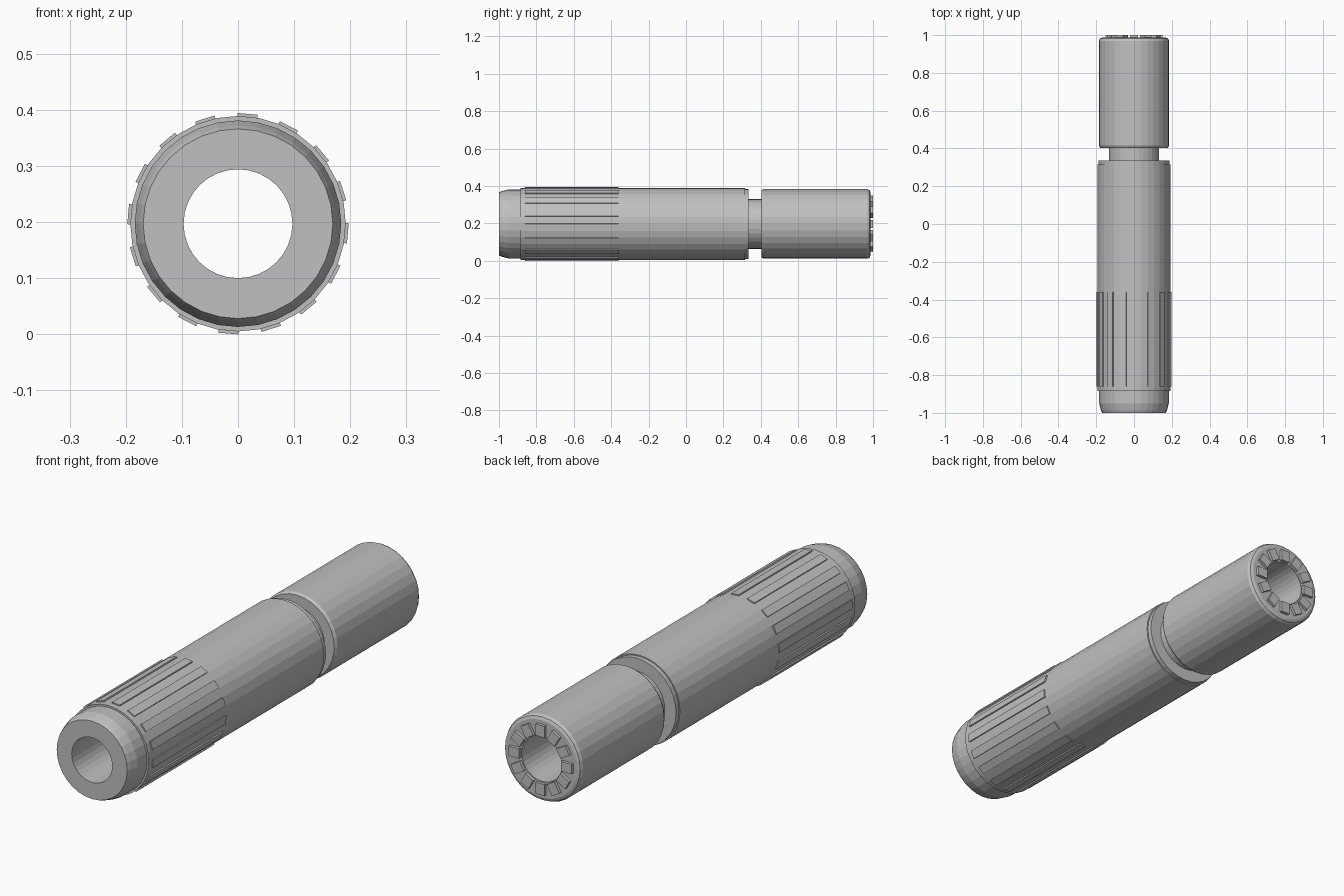
import bpy, bmesh, math
from mathutils import Matrix, Vector

cube = bpy.data.objects.get("Cube")
if cube:
    bpy.data.objects.remove(cube, do_unlink=True)

SIDES = 32
AXIS_Z = 0.197
BORE = 0.097

grey = bpy.data.materials.new("light grey")
grey.use_nodes = True
colour = (0.53, 0.53, 0.53, 1)
grey.diffuse_color = colour
grey.node_tree.nodes["Principled BSDF"].inputs["Base Color"].default_value = colour


def finish(bm, name):
    bmesh.ops.recalc_face_normals(bm, faces=bm.faces)
    mesh = bpy.data.meshes.new(name)
    bm.to_mesh(mesh)
    bm.free()
    mesh.materials.append(grey)
    obj = bpy.data.objects.new(name, mesh)
    obj.location.z = AXIS_Z
    bpy.context.collection.objects.link(obj)
    return obj


def tube(name, profile):
    """Spin a closed (y, radius) profile about the long axis."""
    bm = bmesh.new()
    rings = []
    for i in range(SIDES):
        a = 2 * math.pi * i / SIDES
        rings.append([bm.verts.new((r * math.cos(a), y, r * math.sin(a)))
                      for y, r in profile])
    n = len(profile)
    for i in range(SIDES):
        p, q = rings[i], rings[(i + 1) % SIDES]
        for j in range(n):
            k = (j + 1) % n
            bm.faces.new((p[j], p[k], q[k], q[j]))
    return finish(bm, name)


def radial_blocks(name, count, start, size, radius, y):
    """Ring of blocks; size is (radial, along axis, tangential)."""
    bm = bmesh.new()
    for i in range(count):
        a = start + 2 * math.pi * i / count
        place = (Matrix.Rotation(a, 4, 'Y')
                 @ Matrix.Translation(Vector((radius, y, 0)))
                 @ Matrix.Diagonal((*size, 1)))
        bmesh.ops.create_cube(bm, size=1, matrix=place)
    return finish(bm, name)


# Handle sleeve with rounded nose, stepped shoulder, neck and rear barrel
tube("handle_body", [
    (-1.0, BORE), (-1.0, 0.169), (-0.985, 0.175), (-0.95, 0.184),
    (-0.885, 0.184), (-0.885, 0.192), (0.315, 0.192), (0.315, 0.187),
    (0.335, 0.187), (0.335, 0.133), (0.403, 0.133), (0.403, 0.179),
    (0.415, 0.186), (0.97, 0.186), (0.982, 0.180), (0.987, 0.168),
    (0.987, BORE)])

# Raised grip strips around the front of the sleeve
radial_blocks("grip_strips", 16, math.radians(5), (0.012, 0.50, 0.036), 0.1905, -0.61)

# Teeth on the rear face
radial_blocks("end_teeth", 12, 0, (0.05, 0.03, 0.042), 0.126, 0.985)
